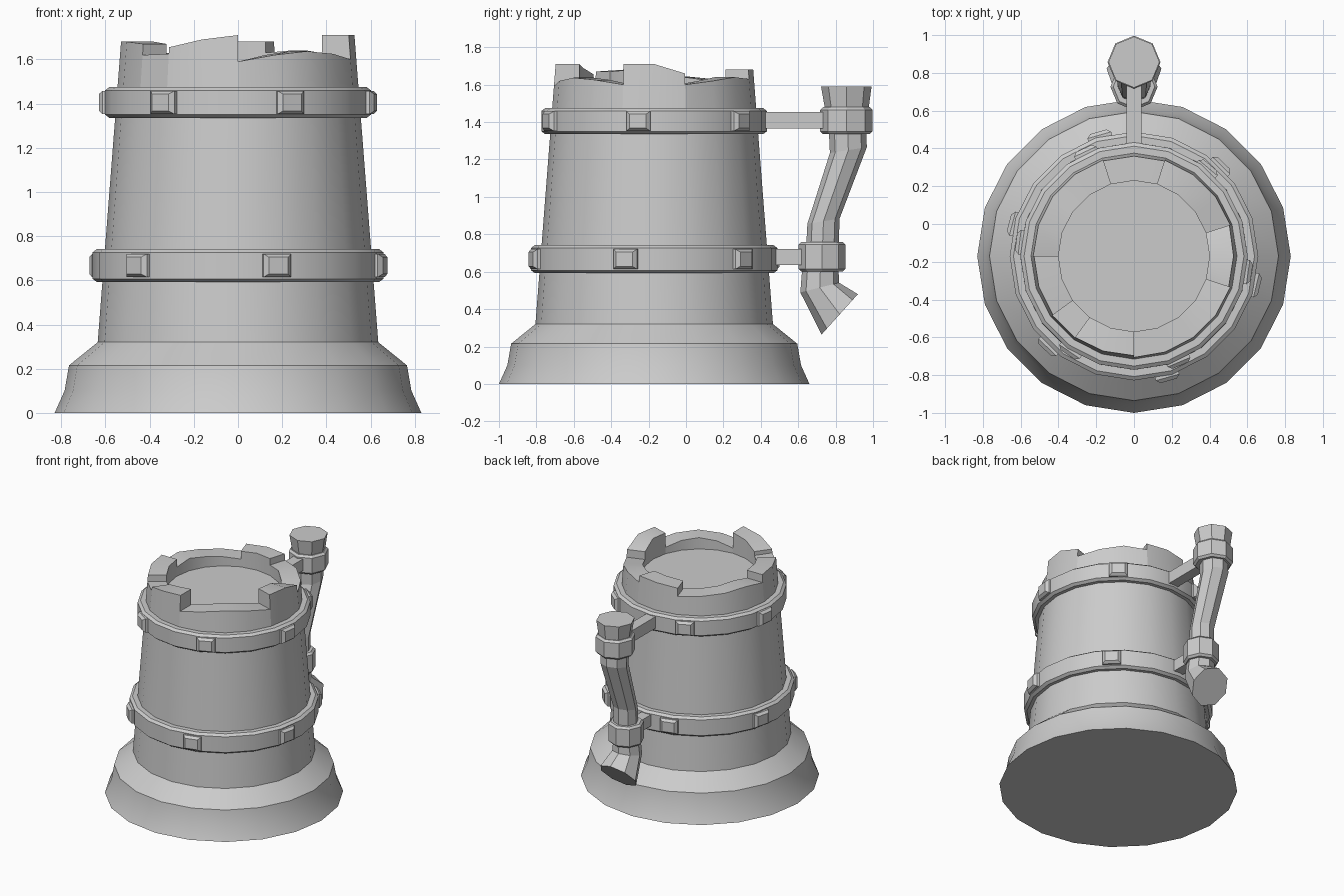
import bpy, bmesh
from math import sin, cos, radians, pi, atan2
from mathutils import Vector, Matrix

if "Cube" in bpy.data.objects:
    bpy.data.objects.remove(bpy.data.objects["Cube"])

CY = -0.17          # tankard axis
N = 20              # sides of the round parts


def finish(name, bm, smooth=True):
    bmesh.ops.remove_doubles(bm, verts=bm.verts, dist=1e-5)
    bmesh.ops.recalc_face_normals(bm, faces=bm.faces)
    me = bpy.data.meshes.new(name)
    bm.to_mesh(me)
    bm.free()
    ob = bpy.data.objects.new(name, me)
    bpy.context.collection.objects.link(ob)
    if smooth:
        bpy.ops.object.select_all(action='DESELECT')
        ob.select_set(True)
        bpy.context.view_layer.objects.active = ob
        bpy.ops.object.shade_smooth_by_angle(angle=radians(28))
    return ob


def bridge(bm, a, b):
    n = len(a)
    for i in range(n):
        j = (i + 1) % n
        bm.faces.new((a[i], a[j], b[j], b[i]))


def lathe(name, profile, cap_bottom=False, closed=False):
    bm = bmesh.new()
    rings = [[bm.verts.new((r * cos(2 * pi * i / N), CY + r * sin(2 * pi * i / N), z))
              for i in range(N)] for r, z in profile]
    for a, b in zip(rings, rings[1:]):
        bridge(bm, a, b)
    if closed:
        bridge(bm, rings[-1], rings[0])
    if cap_bottom:
        bm.faces.new(rings[0])
    return finish(name, bm)


def wall_r(z):
    return 0.635 - 0.08 * (z - 0.32) / 1.03


def box(name, lo, hi):
    bm = bmesh.new()
    bmesh.ops.create_cube(bm, size=1)
    lo, hi = Vector(lo), Vector(hi)
    for v in bm.verts:
        v.co = (lo + hi) / 2 + v.co * (hi - lo)
    return finish(name, bm, False)


# Flared foot and tapered wall
lathe("tankard_body", [(0.83, 0), (0.785, 0.10), (0.765, 0.215), (0.635, 0.32),
                       (wall_r(1.45), 1.45)], cap_bottom=True)

# Broken rim: start and end height of each 18 degree step, from the +x side
steps = [(1.71, 1.66), (1.60, 1.62), (1.62, 1.64), (1.64, 1.63), (1.68, 1.68),
         (1.68, 1.67), (1.61, 1.62), (1.62, 1.63), (1.63, 1.645), (1.645, 1.62),
         (1.68, 1.68), (1.68, 1.67), (1.62, 1.625), (1.655, 1.69), (1.69, 1.71),
         (1.59, 1.62), (1.62, 1.637), (1.637, 1.625), (1.625, 1.60), (1.71, 1.71)]
FLOOR = 1.55
R_IN = 0.40
bm = bmesh.new()


def rim_pt(i, r, z):
    a = 2 * pi * i / N
    return bm.verts.new((r * cos(a), CY + r * sin(a), z))


for i, (h0, h1) in enumerate(steps):
    ends = []
    for k, h in ((i, h0), (i + 1, h1)):
        ends.append([rim_pt(k, wall_r(1.45), 1.45), rim_pt(k, wall_r(h), h),
                     rim_pt(k, R_IN, h), rim_pt(k, R_IN, FLOOR)])
    for p in range(3):
        bm.faces.new((ends[0][p], ends[1][p], ends[1][p + 1], ends[0][p + 1]))
    nxt = steps[(i + 1) % N][0]
    if abs(nxt - h1) > 0.001:      # radial face where the height jumps
        bm.faces.new([rim_pt(i + 1, wall_r(h1), h1), rim_pt(i + 1, R_IN, h1),
                      rim_pt(i + 1, R_IN, nxt), rim_pt(i + 1, wall_r(nxt), nxt)])
finish("broken_rim", bm)

# Filled surface inside the rim
bm = bmesh.new()
bm.faces.new([rim_pt(i, R_IN, FLOOR) for i in range(N)])
surface = finish("drink_surface", bm, False)


# Bevelled bands and their studs
def band(name, r, z0, z1, angles):
    ri = wall_r(z1) - 0.03
    lathe(name, [(ri, z0), (r - 0.02, z0), (r, z0 + 0.015), (r, z1 - 0.015),
                 (r - 0.02, z1), (ri, z1)], closed=True)
    bm = bmesh.new()
    for deg in angles:
        rot = Matrix.Rotation(radians(deg), 4, 'Z')
        loops = []
        for d, hw, hh in ((-0.03, 0.065, 0.053), (0.008, 0.065, 0.053), (0.027, 0.045, 0.038)):
            loops.append([bm.verts.new(rot @ Vector((r + d, s * hw, (z0 + z1) / 2 + t * hh))
                                       + Vector((0, CY, 0)))
                          for s, t in ((-1, -1), (1, -1), (1, 1), (-1, 1))])
        bridge(bm, loops[0], loops[1])
        bridge(bm, loops[1], loops[2])
        bm.faces.new(loops[0])
        bm.faces.new(loops[2])
    finish(name + "_studs", bm, False)


band("lower_band", 0.658, 0.592, 0.742, (46, 106, 165, 226.5, 285.5, 346.5))
band("upper_band", 0.602, 1.335, 1.475, (50, 115, 173, 236, 293, 352))


# Octagonal tubes: sections are (y, z, radius, tilt in degrees)
def tube(name, sections):
    bm = bmesh.new()
    rings = []
    for y, z, r, tilt in sections:
        rot = Matrix.Rotation(radians(tilt), 4, 'X')
        rings.append([bm.verts.new(rot @ Vector((r * cos(i * pi / 4), r * sin(i * pi / 4), 0))
                                   + Vector((0, y, z))) for i in range(8)])
    for a, b in zip(rings, rings[1:]):
        bridge(bm, a, b)
    bm.faces.new(rings[0])
    bm.faces.new(rings[-1])
    finish(name, bm, False)


tube("handle_grip", [(0.857, 1.59, 0.135, 0), (0.86, 1.46, 0.115, 0), (0.865, 1.33, 0.1, 0),
                     (0.868, 1.25, 0.1, 9), (0.735, 0.87, 0.087, 9), (0.73, 0.74, 0.087, 0),
                     (0.718, 0.60, 0.098, 0), (0.715, 0.515, 0.107, 14),
                     (0.822, 0.372, 0.145, 48)])


# Collars around the grip
def collar(name, y, z0, z1, r):
    tube(name, [(y, z0, r - 0.015, 0), (y, z0 + 0.015, r, 0),
                (y, z1 - 0.015, r, 0), (y, z1, r - 0.015, 0)])


collar("upper_collar", 0.857, 1.335, 1.48, 0.14)
collar("lower_collar", 0.727, 0.60, 0.76, 0.125)

# Brackets joining bands and collars
box("upper_bracket", (-0.04, 0.40, 1.365), (0.04, 0.76, 1.455))
box("lower_bracket", (-0.04, 0.46, 0.635), (0.04, 0.65, 0.722))
